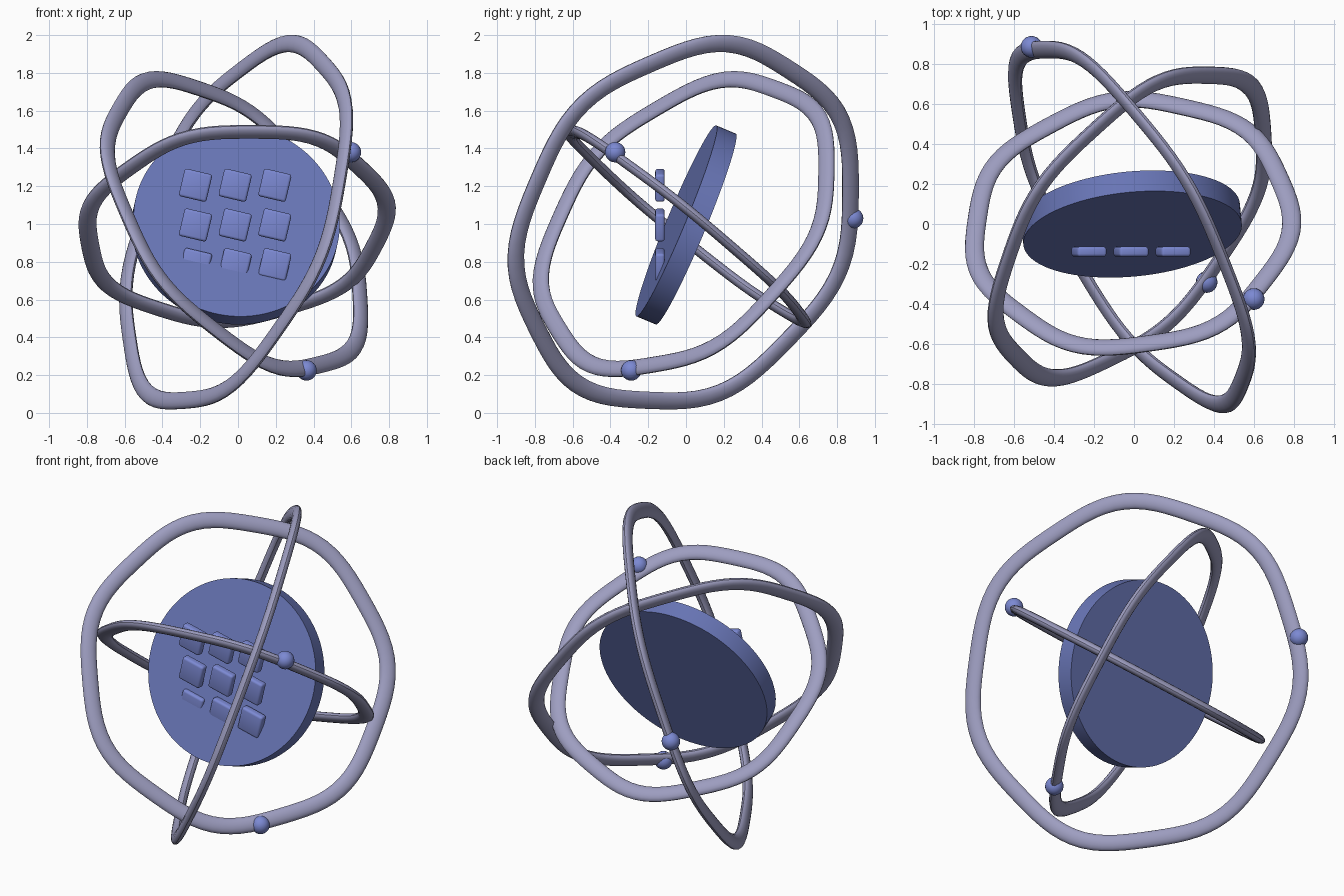
import bpy, bmesh, math
from mathutils import Vector, Matrix

if "Cube" in bpy.data.objects:
    bpy.data.objects.remove(bpy.data.objects["Cube"])

CENTRE = Vector((-0.012, 0.0, 0.995))


def material(name, rgb):
    m = bpy.data.materials.new(name)
    m.diffuse_color = (*rgb, 1)
    m.use_nodes = True
    m.node_tree.nodes["Principled BSDF"].inputs["Base Color"].default_value = m.diffuse_color
    return m


RING = material("lavender_grey", (0.34, 0.34, 0.53))
DISC = material("slate_blue", (0.14, 0.18, 0.47))
KEY = material("bright_blue", (0.20, 0.25, 0.65))


def add_object(name, bm, mat, smooth=True):
    bmesh.ops.recalc_face_normals(bm, faces=bm.faces)
    me = bpy.data.meshes.new(name)
    bm.to_mesh(me)
    bm.free()
    me.materials.append(mat)
    ob = bpy.data.objects.new(name, me)
    bpy.context.collection.objects.link(ob)
    if smooth:
        bpy.ops.object.select_all(action='DESELECT')
        ob.select_set(True)
        bpy.context.view_layer.objects.active = ob
        bpy.ops.object.shade_smooth_by_angle(angle=math.radians(35))
    return ob


def orbit(name, normal, bead, radius, segs=98, sides=16):
    """Softly seven-cornered ring with a flattened tube, plus its bead."""
    n = Vector(normal).normalized()
    b = Vector(bead)
    u = (b - n * b.dot(n)).normalized()
    v = n.cross(u)
    bm = bmesh.new()
    loops = []
    for i in range(segs):
        t = 2 * math.pi * i / segs
        r = radius * (1 + 0.017 * math.cos(7 * t + 2 * math.pi / 3))
        out = u * math.cos(t) + v * math.sin(t)
        loop = []
        for j in range(sides):
            a = 2 * math.pi * j / sides
            p = out * (r + 0.048 * math.cos(a)) + n * (0.027 * math.sin(a))
            loop.append(bm.verts.new(CENTRE + p))
        loops.append(loop)
    for i in range(segs):
        p, q = loops[i], loops[(i + 1) % segs]
        for j in range(sides):
            k = (j + 1) % sides
            bm.faces.new((p[j], q[j], q[k], p[k]))
    add_object(name + "_ring", bm, RING)

    bm = bmesh.new()
    bmesh.ops.create_uvsphere(bm, u_segments=24, v_segments=12, radius=0.054,
                              matrix=Matrix.Translation(CENTRE + b))
    add_object(name + "_bead", bm, KEY)


# Three nested orbits: plane normal, bead offset, mean radius
orbit("outer", (0.81, 0.467, -0.335), (-0.50, 0.885, 0.035), 1.004)
orbit("middle", (0.664, -0.535, 0.523), (0.375, -0.29, -0.77), 0.895)
orbit("inner", (-0.085, 0.627, 0.774), (0.61, -0.375, 0.385), 0.792)

# Tilted disc
tilt = Vector((0.088, -0.92, 0.385)).to_track_quat('Z', 'Y').to_matrix().to_4x4()
bm = bmesh.new()
bmesh.ops.create_cone(bm, cap_ends=True, segments=96, radius1=0.548, radius2=0.548,
                      depth=0.112, matrix=Matrix.Translation(CENTRE) @ tilt)
add_object("disc", bm, DISC)

# Three by three grid of rounded keys
for row in range(3):
    for col in range(3):
        bm = bmesh.new()
        bmesh.ops.create_cube(bm, size=1, matrix=Matrix.Diagonal((0.15, 0.05, 0.15, 1)))
        bmesh.ops.bevel(bm, geom=bm.edges[:], offset=0.014, segments=3,
                        profile=0.5, affect='EDGES')
        place = Vector((-0.015 + 0.21 * (col - 1), -0.138, 0.995 + 0.21 * (row - 1)))
        bm.transform(Matrix.Translation(place) @ Matrix.Rotation(0.23, 4, 'Y'))
        add_object(f"key_{row + 1}_{col + 1}", bm, KEY)
